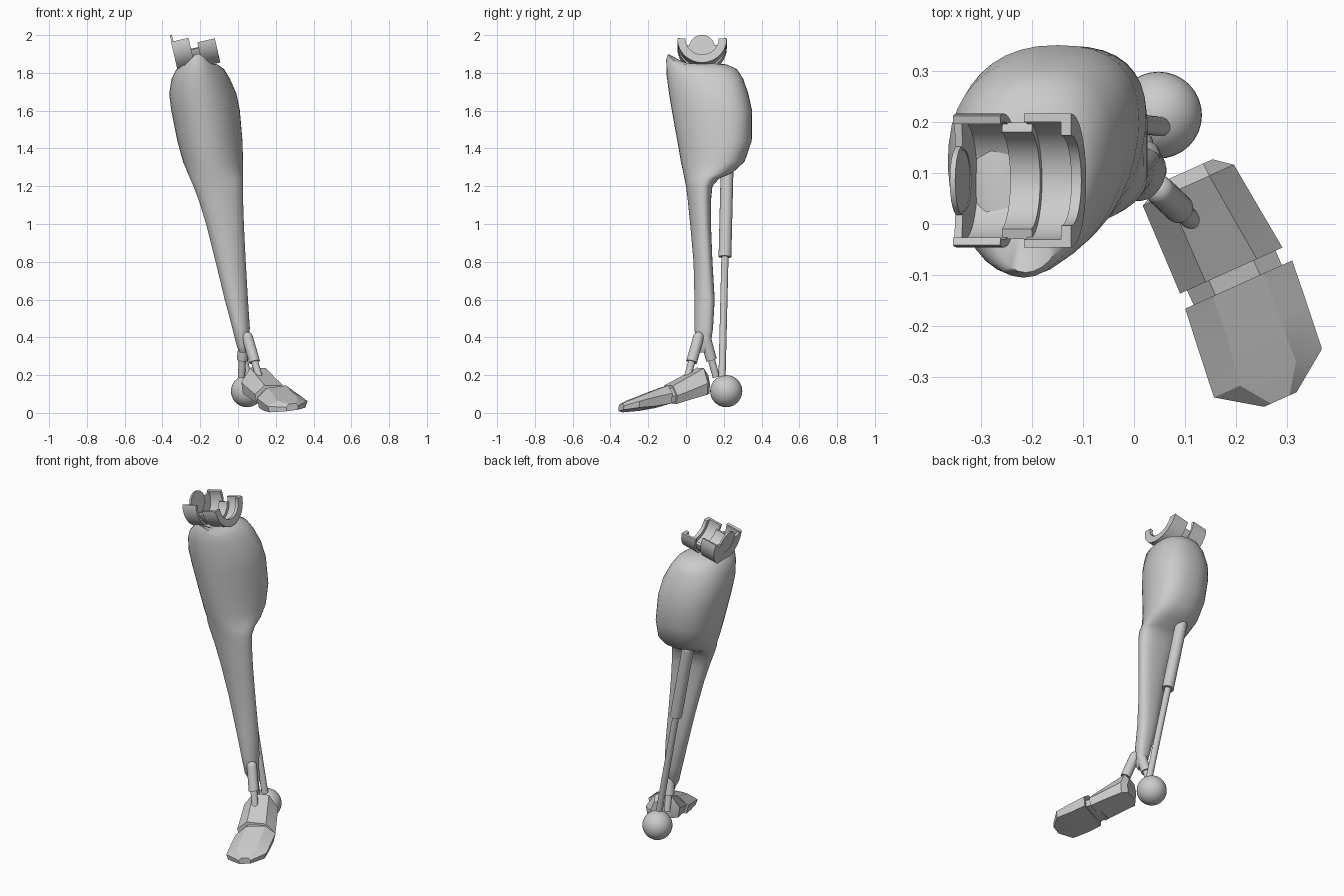
import bpy, bmesh, math
from mathutils import Vector, Matrix

if "Cube" in bpy.data.objects:
    bpy.data.objects.remove(bpy.data.objects["Cube"])


def finish(name, bm, angle=35):
    bmesh.ops.recalc_face_normals(bm, faces=bm.faces)
    me = bpy.data.meshes.new(name)
    bm.to_mesh(me)
    bm.free()
    ob = bpy.data.objects.new(name, me)
    bpy.context.collection.objects.link(ob)
    bpy.ops.object.select_all(action='DESELECT')
    ob.select_set(True)
    bpy.context.view_layer.objects.active = ob
    bpy.ops.object.shade_smooth_by_angle(angle=math.radians(angle))
    return ob


def loft(name, sections, angle=35):
    """Skin a list of equal-length closed sections and cap both ends."""
    bm = bmesh.new()
    rings = [[bm.verts.new(p) for p in s] for s in sections]
    n = len(rings[0])
    for a, b in zip(rings, rings[1:]):
        for i in range(n):
            j = (i + 1) % n
            bm.faces.new((a[i], a[j], b[j], b[i]))
    bm.faces.new(rings[0])
    bm.faces.new(rings[-1])
    return finish(name, bm, angle)


def rod(name, a, b, r, round_top=False):
    """Cylinder from a to b, optionally with a ball end at a."""
    a, b = Vector(a), Vector(b)
    d = b - a
    bm = bmesh.new()
    rot = d.to_track_quat('Z', 'Y').to_matrix().to_4x4()
    bmesh.ops.create_cone(bm, cap_ends=True, segments=20, radius1=r, radius2=r,
                          depth=d.length, matrix=Matrix.Translation((a + b) / 2) @ rot)
    if round_top:
        bmesh.ops.create_uvsphere(bm, u_segments=20, v_segments=12, radius=r,
                                  matrix=Matrix.Translation(a) @ rot)
    return finish(name, bm)


# Shin and calf: z, x min, x max, y min, y max, lift of the front edge
SHIN = [
    (0.32, 0.01, 0.045, 0.07, 0.105, 0),
    (0.35, -0.005, 0.058, 0.052, 0.13, 0),
    (0.45, -0.03, 0.062, 0.045, 0.143, 0),
    (0.60, -0.07, 0.052, 0.045, 0.152, 0),
    (0.80, -0.118, 0.040, 0.040, 0.140, 0),
    (1.00, -0.168, 0.030, 0.022, 0.132, 0),
    (1.12, -0.205, 0.026, 0.010, 0.132, 0),
    (1.20, -0.235, 0.025, 0.000, 0.140, 0),
    (1.24, -0.252, 0.025, -0.008, 0.175, 0),
    (1.27, -0.265, 0.025, -0.014, 0.245, 0),
    (1.33, -0.29, 0.025, -0.027, 0.310, 0),
    (1.44, -0.32, 0.022, -0.046, 0.348, 0),
    (1.60, -0.352, 0.008, -0.075, 0.350, 0),
    (1.69, -0.363, -0.01, -0.090, 0.330, 0),
    (1.77, -0.350, -0.045, -0.103, 0.302, 0.02),
    (1.82, -0.325, -0.075, -0.105, 0.270, 0.05),
    (1.845, -0.29, -0.11, -0.095, 0.215, 0.055),
    (1.85, -0.25, -0.15, 0.0, 0.15, 0),
]


def shin_section(z, x0, x1, y0, y1, lift, n=36):
    cx, hx = (x0 + x1) / 2, (x1 - x0) / 2
    yc = y0 + 0.58 * (y1 - y0)
    pts = []
    for i in range(n):
        t = 2 * math.pi * i / n
        c, s = math.cos(t), math.sin(t)
        e = 0.85 if s > 0 else 1.0          # blunt back, narrower front
        px = math.copysign(abs(c) ** e, c)
        py = math.copysign(abs(s) ** e, s) * ((y1 - yc) if s > 0 else (yc - y0))
        pts.append((cx + hx * px + 0.13 * hx * s, yc + py, z + lift * max(0, -s) ** 6))
    return pts


loft("shin", [shin_section(*s) for s in SHIN], 50)

# Knee cradle: open rings round a tilted axis
KNEE = Matrix.Translation((-0.235, 0.085, 1.957)) @ Matrix.Rotation(math.radians(-13), 4, 'Y')


def open_ring(name, x0, x1, ri, ro, a0, a1, n=28):
    secs = []
    for i in range(n + 1):
        t = math.radians(a0 + (a1 - a0) * i / n)
        secs.append([KNEE @ Vector((x, r * math.cos(t), r * math.sin(t)))
                     for x, r in ((x0, ri), (x1, ri), (x1, ro), (x0, ro))])
    return loft(name, secs)


open_ring("knee_left_cradle", -0.115, -0.02, 0.115, 0.131, -195, 15)
open_ring("knee_left_flange", -0.115, -0.100, 0.060, 0.118, -190, 10)
open_ring("knee_bridge", -0.03, 0.03, 0.098, 0.118, -165, -15)
open_ring("knee_right_cradle", 0.02, 0.115, 0.115, 0.131, -180, 0)
open_ring("knee_right_flange", 0.095, 0.115, 0.088, 0.118, -180, 0)
rod("knee_left_disc", KNEE @ Vector((-0.113, 0, 0)), KNEE @ Vector((-0.102, 0, 0)), 0.069)

# Calf piston
top, low = Vector((-0.165, 0.217, 1.27)), Vector((0.058, 0.19, 0.16))
mid = top.lerp(low, 0.4)
rod("piston_tube", top, mid, 0.034, True)
rod("piston_rod", mid.lerp(top, 0.1), low, 0.019)

# Heel ball
bm = bmesh.new()
bmesh.ops.create_uvsphere(bm, u_segments=32, v_segments=20, radius=0.085,
                          matrix=Matrix.Translation((0.048, 0.213, 0.115)))
finish("heel_ball", bm)

# Ankle struts: thick sleeve and thin rod
for side, a, b, c in (
        ("front", (0.05, 0.066, 0.40), (0.088, 0.030, 0.27), (0.112, 0.008, 0.19)),
        ("rear", (0.035, 0.105, 0.39), (0.022, 0.135, 0.28), (0.018, 0.160, 0.19))):
    rod("ankle_sleeve_" + side, a, b, 0.029, True)
    rod("ankle_rod_" + side, Vector(b).lerp(Vector(a), 0.2), c, 0.019)


# Foot: sections across a direction turned outward
# v forward, lateral centre, half width, top half width, z bottom, z side, z top
def foot_section(v, u, w, t, zb, zs, zt, roll):
    pts = []
    for du, z in ((-w * 0.9, zb), (w * 0.9, zb), (w, zs), (t, zt), (-t, zt), (-w, zs)):
        q = u + du
        pts.append((0.19 + 0.91 * q + 0.41 * v, -0.1 + 0.41 * q - 0.91 * v, z + roll * q))
    return pts


def foot_part(name, rows, roll):
    loft(name, [foot_section(*r, roll) for r in rows], 25)


foot_part("foot_rear", [
    (-0.222, 0.005, 0.055, 0.035, 0.105, 0.155, 0.200),
    (-0.195, -0.004, 0.098, 0.045, 0.098, 0.160, 0.238),
    (-0.10, 0.0, 0.104, 0.050, 0.075, 0.125, 0.190),
    (-0.008, 0.004, 0.110, 0.055, 0.050, 0.095, 0.145)], -0.03)
foot_part("foot_joint", [
    (-0.03, 0.004, 0.095, 0.048, 0.055, 0.090, 0.135),
    (0.05, 0.004, 0.095, 0.048, 0.048, 0.080, 0.120)], 0.05)
foot_part("foot_toe", [
    (0.023, 0.006, 0.115, 0.055, 0.038, 0.090, 0.138),
    (0.11, -0.003, 0.116, 0.055, 0.024, 0.072, 0.108),
    (0.205, -0.013, 0.116, 0.060, 0.017, 0.050, 0.073),
    (0.262, -0.012, 0.035, 0.020, 0.014, 0.035, 0.050)], 0.12)
